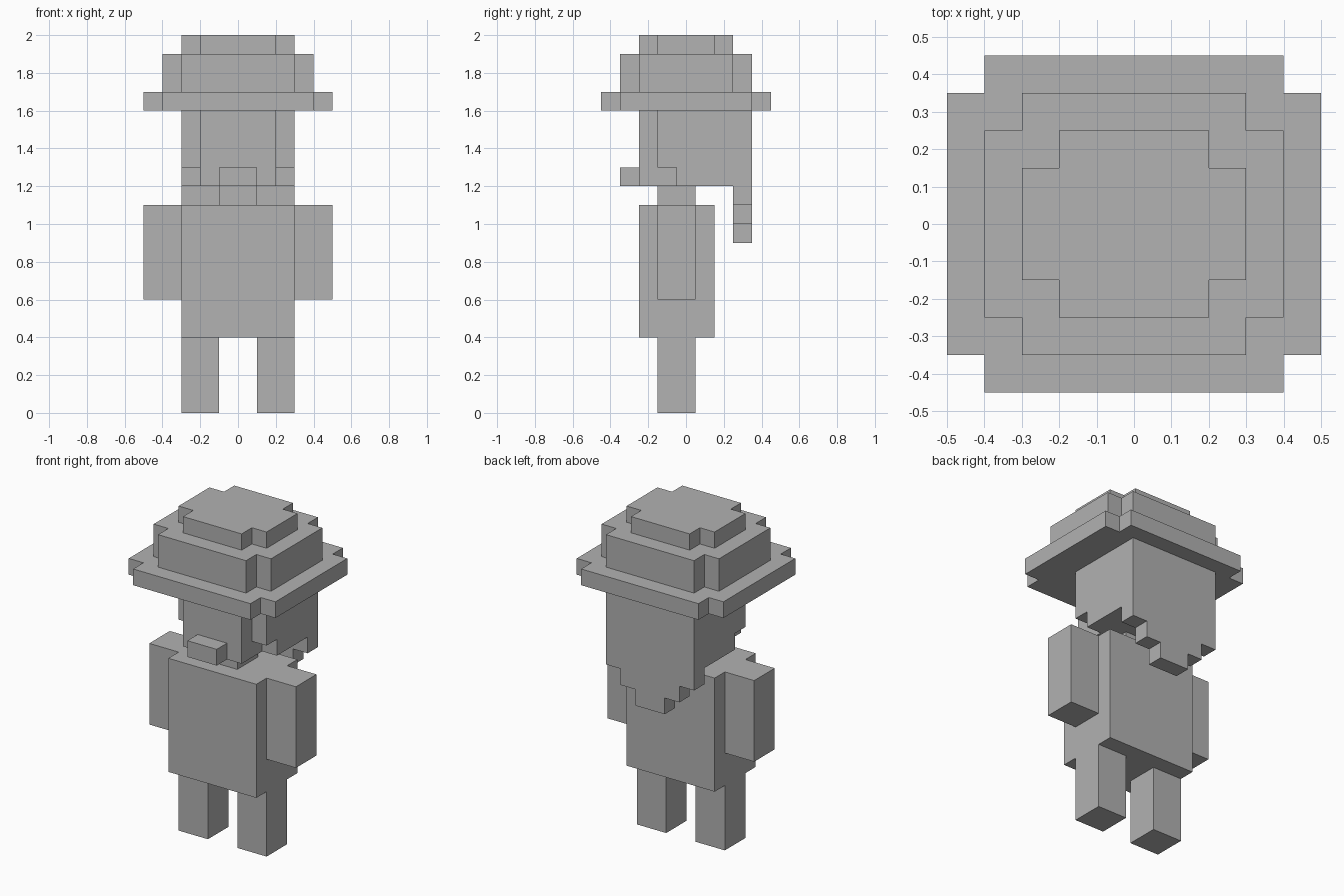
import bpy
import bmesh
from mathutils import Vector

cube = bpy.data.objects.get("Cube")
if cube:
    bpy.data.objects.remove(cube, do_unlink=True)

grey = bpy.data.materials.new("plain grey")
grey.use_nodes = True
colour = (0.445, 0.445, 0.445, 1)
grey.diffuse_color = colour
grey.node_tree.nodes["Principled BSDF"].inputs["Base Color"].default_value = colour


def prism(name, outline, axis, low, high):
    """Extrude a flat outline along one axis; outline holds the other two coordinates."""
    bm = bmesh.new()
    points = []
    for a, b in outline:
        co = [a, b]
        co.insert(axis, low)
        points.append(bm.verts.new(co))
    face = bm.faces.new(points)
    extruded = bmesh.ops.extrude_face_region(bm, geom=[face])["geom"]
    shift = Vector((0, 0, 0))
    shift[axis] = high - low
    moved = [g for g in extruded if isinstance(g, bmesh.types.BMVert)]
    bmesh.ops.translate(bm, verts=moved, vec=shift)
    bmesh.ops.recalc_face_normals(bm, faces=bm.faces)
    mesh = bpy.data.meshes.new(name)
    bm.to_mesh(mesh)
    bm.free()
    mesh.materials.append(grey)
    obj = bpy.data.objects.new(name, mesh)
    bpy.context.collection.objects.link(obj)
    return obj


def block(name, x, y, z):
    return prism(name, [(x[0], y[0]), (x[1], y[0]), (x[1], y[1]), (x[0], y[1])], 2, *z)


def mirrored(points):
    """Complete a half outline by reflecting it across the first coordinate."""
    return points + [(-a, b) for a, b in reversed(points)]


def notched(name, x, y, z):
    """Hat layer: a rectangle with a square step cut from each corner."""
    step = 0.1
    half = [(x - step, -y), (x - step, step - y), (x, step - y),
            (x, y - step), (x - step, y - step), (x - step, y)]
    return prism(name, mirrored(half), 2, *z)


# Hat
notched("hat_brim", 0.5, 0.45, (1.6, 1.7))
notched("hat_crown", 0.4, 0.35, (1.7, 1.9))
notched("hat_top", 0.3, 0.25, (1.9, 2.0))

# Head, nose and neck
block("head", (-0.2, 0.2), (-0.25, 0.25), (1.2, 1.6))
block("nose", (-0.1, 0.1), (-0.35, -0.25), (1.2, 1.3))
block("neck", (-0.1, 0.1), (-0.15, 0.05), (1.1, 1.2))

# Hair: stepped side locks and a tapering back
side_lock = [(-0.15, 1.6), (-0.15, 1.3), (-0.05, 1.3), (-0.05, 1.2), (0.25, 1.2), (0.25, 1.6)]
back_half = [(0.3, 1.6), (0.3, 1.1), (0.2, 1.1), (0.2, 1.0), (0.1, 1.0), (0.1, 0.9)]
prism("back_hair", mirrored(back_half), 1, 0.25, 0.35)

# Body
block("torso", (-0.3, 0.3), (-0.25, 0.15), (0.4, 1.1))

# Paired parts
for side, s in (("left", 1), ("right", -1)):
    def span(a, b):
        return tuple(sorted((s * a, s * b)))
    prism(side + "_side_hair", side_lock, 0, *span(0.2, 0.3))
    block(side + "_arm", span(0.3, 0.5), (-0.15, 0.05), (0.6, 1.1))
    block(side + "_leg", span(0.1, 0.3), (-0.15, 0.05), (0, 0.4))
